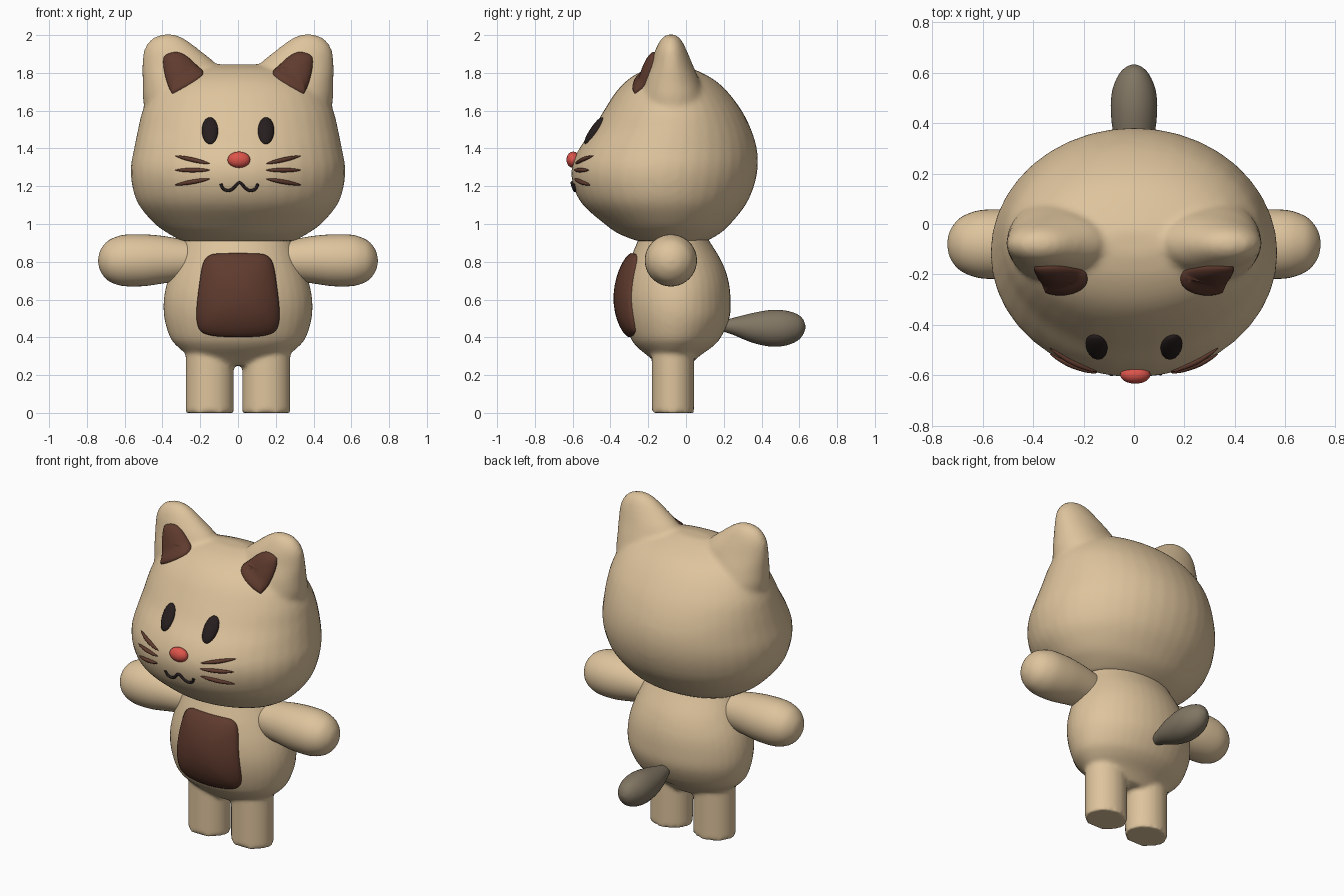
import bpy, bmesh, math
from mathutils import Vector

cube = bpy.data.objects.get("Cube")
if cube:
    bpy.data.objects.remove(cube, do_unlink=True)


def material(name, r, g, b):
    m = bpy.data.materials.new(name)
    m.use_nodes = True
    m.diffuse_color = (r, g, b, 1)
    m.node_tree.nodes["Principled BSDF"].inputs["Base Color"].default_value = (r, g, b, 1)
    return m


TAN = material("tan fur", 0.73, 0.55, 0.335)
TAUPE = material("taupe tail", 0.22, 0.18, 0.125)
BROWN = material("dark brown", 0.115, 0.043, 0.027)
BLACK = material("near black", 0.02, 0.013, 0.013)
RED = material("red nose", 0.72, 0.09, 0.07)


def spline(pts, steps=4, closed=False):
    """Smooth points through the given control points."""
    pts = [Vector(p) for p in pts]
    n, out = len(pts), []

    def at(i):
        return pts[i % n] if closed else pts[max(0, min(n - 1, i))]
    for i in range(n if closed else n - 1):
        a, b, c, d = (at(i + k) for k in (-1, 0, 1, 2))
        for k in range(steps):
            t = k / steps
            out.append(0.5 * (2 * b + (c - a) * t + (2 * a - 5 * b + 4 * c - d) * t * t
                              + (3 * b - a - 3 * c + d) * t ** 3))
    return out if closed else out + [pts[-1]]


def loft(bm, axis, sections, sides=40):
    """Closed skin over ellipses (t, centre u, centre v, radius u, radius v)."""
    rings = []
    for t, cu, cv, ru, rv in spline([Vector(s) for s in sections]):
        ring = []
        for i in range(sides):
            a = 2 * math.pi * i / sides
            co = [cu + ru * math.cos(a), cv + rv * math.sin(a)]
            co.insert(axis, t)
            ring.append(bm.verts.new(co))
        rings.append(ring)
    for r, s in zip(rings, rings[1:]):
        for i in range(sides):
            j = (i + 1) % sides
            bm.faces.new((r[i], r[j], s[j], s[i]))
    bm.faces.new(rings[0])
    bm.faces.new(rings[-1])


def finish(bm, name, mat, recalc=True):
    if recalc:
        bmesh.ops.recalc_face_normals(bm, faces=bm.faces)
    mesh = bpy.data.meshes.new(name)
    bm.to_mesh(mesh)
    bm.free()
    mesh.materials.append(mat)
    for p in mesh.polygons:
        p.use_smooth = True
    ob = bpy.data.objects.new(name, mesh)
    bpy.context.collection.objects.link(ob)
    return ob


def fuse(ob, voxel, rounds):
    """Weld overlapping volumes into one soft skin and keep the result."""
    mod = ob.modifiers.new("weld", 'REMESH')
    mod.mode, mod.voxel_size, mod.use_smooth_shade = 'VOXEL', voxel, True
    mod = ob.modifiers.new("soften", 'SMOOTH')
    mod.factor, mod.iterations = 0.5, rounds
    deps = bpy.context.evaluated_depsgraph_get()
    mesh = bpy.data.meshes.new_from_object(ob.evaluated_get(deps))
    mat = ob.data.materials[0]
    ob.modifiers.clear()
    ob.data = mesh
    mesh.materials.clear()
    mesh.materials.append(mat)
    for p in mesh.polygons:
        p.use_smooth = True
    bpy.context.view_layer.update()


def profile(rows):
    """Rows of (z, front, back, half width) to loft sections."""
    return [(z, 0, (f + b) / 2, w, (b - f) / 2) for z, f, b, w in rows]


# Head with ears
bm = bmesh.new()
loft(bm, 2, profile([
    (0.91, -.26, .11, .30), (0.95, -.36, .18, .37), (1.0, -.43, .235, .44),
    (1.1, -.545, .315, .525), (1.2, -.597, .36, .56), (1.3, -.605, .38, .568),
    (1.4, -.565, .375, .55), (1.5, -.495, .345, .53), (1.6, -.435, .295, .505),
    (1.7, -.37, .22, .45), (1.77, -.30, .14, .37), (1.82, -.21, .04, .26),
    (1.845, -.12, -.03, .12)]))
for s in (-1, 1):
    loft(bm, 2, [(z, s * x, y, rx, ry) for z, x, y, rx, ry in (
        (1.5, .30, -.07, .17, .15), (1.65, .315, -.07, .187, .165),
        (1.75, .31, -.075, .195, .147), (1.84, .31, -.077, .197, .114),
        (1.92, .35, -.08, .148, .083), (1.97, .367, -.08, .1, .058),
        (1.995, .37, -.08, .06, .035), (2.005, .37, -.08, .015, .01))])
head = finish(bm, "head", TAN)
fuse(head, 0.016, 6)

# Torso with legs
bm = bmesh.new()
loft(bm, 2, profile([
    (.25, -.14, .02, .2), (.3, -.2, .07, .26), (.35, -.26, .14, .32),
    (.4, -.295, .185, .36), (.5, -.325, .23, .39), (.6, -.335, .236, .393),
    (.7, -.325, .225, .373), (.8, -.3, .19, .335), (.9, -.26, .13, .295),
    (.95, -.24, .1, .28)]))
for s in (-1, 1):
    loft(bm, 2, [(z, s * .15, -.07, .127, .112) for z in (0, .1, .2, .36)])
body = finish(bm, "body", TAN)
fuse(body, 0.013, 4)

# Arms
for s, side in ((-1, "right"), (1, "left")):
    bm = bmesh.new()
    loft(bm, 0, [(s * x, -.08, z, r, r) for x, z, r in (
        (.2, .81, .09), (.3, .81, .11), (.4, .811, .126), (.5, .808, .137),
        (.6, .807, .136), (.66, .806, .12), (.7, .806, .095), (.73, .806, .052),
        (.74, .806, .008))])
    finish(bm, side + "_arm", TAN)

# Tail
bm = bmesh.new()
loft(bm, 1, [(y, 0, z, rx, rz) for y, z, rx, rz in (
    (.2, .46, .03, .03), (.25, .458, .05, .045), (.35, .45, .08, .078),
    (.45, .448, .092, .097), (.53, .449, .086, .092), (.59, .452, .062, .07),
    (.62, .455, .035, .04), (.632, .455, .008, .008))])
finish(bm, "tail", TAUPE)


def on_front(target, x, z, lift=0.0):
    """Point on the front of a part, lifted along the surface normal."""
    hit, co, normal, _ = target.ray_cast(Vector((x, -2, z)), Vector((0, 1, 0)))
    return co + normal * lift if hit else Vector((x, -0.1, z))


def patch(name, target, outline, bulge, mat, side=1, rings=8):
    """Domed patch following the front of a part."""
    outline = [Vector((p[0] * side, p[1])) for p in outline]
    n = len(outline)
    mid = sum(outline, Vector((0, 0))) / n
    bm = bmesh.new()
    centre = bm.verts.new(on_front(target, *mid, bulge))
    prev = None
    for k in range(1, rings + 1):
        f = math.sin(math.pi / 2 * k / rings)
        lift = bulge * math.sqrt(max(0, 1 - f * f)) - (0.008 if k == rings else 0)
        ring = [bm.verts.new(on_front(target, *mid.lerp(p, f), lift)) for p in outline]
        for i in range(n):
            j = (i + 1) % n
            if prev:
                bm.faces.new((prev[i], ring[i], ring[j], prev[j]))
            else:
                bm.faces.new((centre, ring[i], ring[j]))
        prev = ring
    bm.normal_update()
    if sum(f.normal.y for f in bm.faces) > 0:
        bmesh.ops.reverse_faces(bm, faces=bm.faces)
    finish(bm, name, mat, recalc=False)


def strand(name, points, radii, thickness, mat):
    """Thin round line through points."""
    cu = bpy.data.curves.new(name, 'CURVE')
    cu.dimensions, cu.bevel_depth, cu.bevel_resolution = '3D', thickness, 3
    cu.use_fill_caps = True
    sp = cu.splines.new('POLY')
    sp.points.add(len(points) - 1)
    for p, co, r in zip(sp.points, points, radii):
        p.co, p.radius = (*co, 1), r
    sp.use_smooth = True
    cu.materials.append(mat)
    bpy.context.collection.objects.link(bpy.data.objects.new(name, cu))


# Belly patch
half = [(.08, .845), (.15, .835), (.185, .79), (.205, .68), (.22, .54), (.213, .46),
        (.18, .42), (.09, .403)]
patch("belly_patch", body, spline(half + [(-x, z) for x, z in reversed(half)], 4, True),
      0.05, BROWN)

# Inner ears, eyes and whiskers
inner_ear = spline([(.183, 1.8), (.215, 1.765), (.33, 1.697), (.355, 1.7), (.385, 1.78),
                    (.396, 1.86), (.382, 1.895), (.325, 1.91), (.27, 1.885), (.21, 1.83)], 4, True)
eye = [(.148 + .043 * math.cos(a), 1.493 + .071 * math.sin(a))
       for a in (2 * math.pi * i / 32 for i in range(32))]
for s, side in ((-1, "right"), (1, "left")):
    patch(side + "_inner_ear", head, inner_ear, 0.035, BROWN, s)
    patch(side + "_eye", head, eye, 0.025, BLACK, s)
    for row, z0, z1 in (("upper", 1.318, 1.36), ("middle", 1.285, 1.285), ("lower", 1.24, 1.207)):
        ts = [i / 14 for i in range(15)]
        strand(f"{side}_{row}_whisker",
               [on_front(head, s * (.147 + .185 * t), z0 + (z1 - z0) * t, 0.003) for t in ts],
               [max(0.08, math.sin(math.pi * t) ** 0.6) for t in ts], 0.012, BROWN)

# Mouth
line = spline([(-.09, 1.213), (-.077, 1.187), (-.05, 1.178), (-.025, 1.19), (.008, 1.22),
               (.04, 1.19), (.065, 1.178), (.092, 1.187), (.105, 1.213)])
strand("mouth", [on_front(head, x, z, 0.003) for x, z in line], [1] * len(line), 0.008, BLACK)

# Nose
bm = bmesh.new()
bmesh.ops.create_uvsphere(bm, u_segments=32, v_segments=16, radius=1)
bmesh.ops.scale(bm, vec=(.06, .036, .043), verts=bm.verts)
bmesh.ops.translate(bm, vec=(.005, -.597, 1.34), verts=bm.verts)
finish(bm, "nose", RED)
